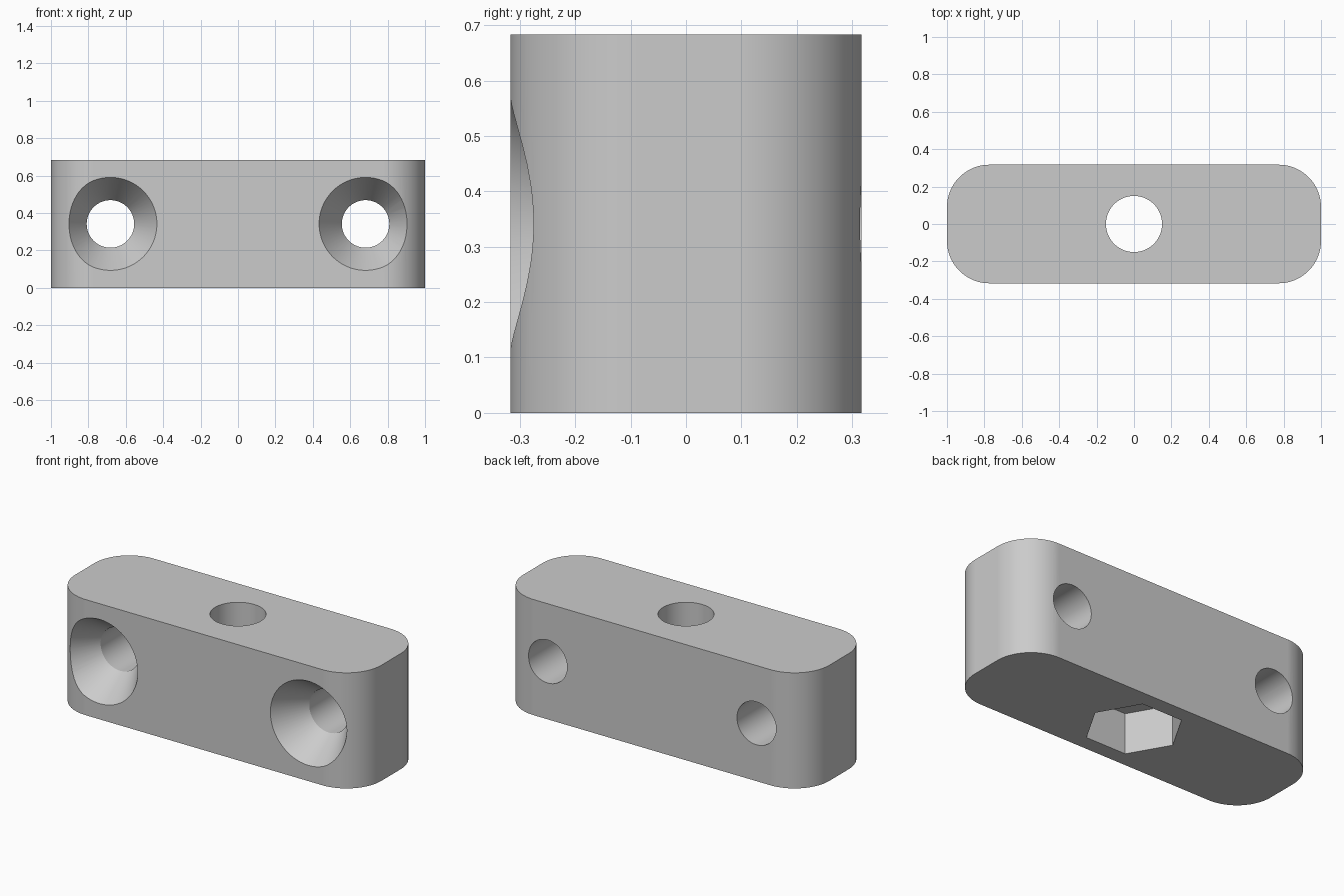
import bpy
import bmesh
from math import pi, sin, cos
from mathutils import Matrix

default = bpy.data.objects.get("Cube")
if default:
    bpy.data.objects.remove(default, do_unlink=True)

WIDTH, DEPTH, HEIGHT = 2.0, 0.634, 0.683
CORNER = 0.227
FRONT = -DEPTH / 2

grey = bpy.data.materials.new("plain grey")
grey.use_nodes = True
colour = (0.6, 0.6, 0.6, 1)
grey.diffuse_color = colour
grey.node_tree.nodes["Principled BSDF"].inputs["Base Color"].default_value = colour


def new_object(name, bm):
    bmesh.ops.recalc_face_normals(bm, faces=bm.faces)
    mesh = bpy.data.meshes.new(name)
    bm.to_mesh(mesh)
    bm.free()
    mesh.materials.append(grey)
    obj = bpy.data.objects.new(name, mesh)
    bpy.context.collection.objects.link(obj)
    return obj


def turned(name, profile, sides, matrix):
    """Closed solid turned about z from (radius, height) rings."""
    bm = bmesh.new()
    rings = [[bm.verts.new((r * cos(2 * pi * i / sides), r * sin(2 * pi * i / sides), h))
              for i in range(sides)] for r, h in profile]
    for low, high in zip(rings, rings[1:]):
        for i in range(sides):
            j = (i + 1) % sides
            bm.faces.new((low[i], low[j], high[j], high[i]))
    bm.faces.new(rings[0])
    bm.faces.new(rings[-1])
    bm.transform(matrix)
    return new_object(name, bm)


# Block: rounded rectangle outline raised to full height
STEPS = 20
bm = bmesh.new()
outline = []
for quarter, (sx, sy) in enumerate([(1, 1), (-1, 1), (-1, -1), (1, -1)]):
    for i in range(STEPS + 1):
        a = (quarter + i / STEPS) * pi / 2
        outline.append(bm.verts.new((sx * (WIDTH / 2 - CORNER) + CORNER * cos(a),
                                     sy * (DEPTH / 2 - CORNER) + CORNER * sin(a), 0)))
base = bm.faces.new(outline)
raised = bmesh.ops.extrude_face_region(bm, geom=[base])["geom"]
bmesh.ops.translate(bm, vec=(0, 0, HEIGHT),
                    verts=[v for v in raised if isinstance(v, bmesh.types.BMVert)])
block = new_object("mounting_block", bm)

# Countersunk screw holes, drilled from front to back
SLOPE, SINK, OVER = 0.64, 0.19, 0.1
BORE = 0.127
mouth = BORE + SLOPE * (SINK + OVER)
screw_profile = [(mouth, -OVER), (BORE, SINK), (BORE, DEPTH + OVER)]
cutters = []
for side, x in (("right", -0.682), ("left", 0.682)):
    place = Matrix.Translation((x, FRONT, HEIGHT / 2)) @ Matrix.Rotation(-pi / 2, 4, "X")
    cutters.append(turned(side + "_screw_hole", screw_profile, 64, place))

# Vertical bolt hole with a six-sided nut pocket underneath
cutters.append(turned("bolt_hole", [(0.15, -OVER), (0.15, HEIGHT + OVER)], 64, Matrix()))
cutters.append(turned("nut_pocket", [(0.262, -OVER), (0.262, 0.24)], 6, Matrix()))

bpy.context.view_layer.objects.active = block
block.select_set(True)
for cutter in cutters:
    cutter.hide_render = True
    cut = block.modifiers.new(cutter.name, "BOOLEAN")
    cut.operation = "DIFFERENCE"
    cut.solver = "EXACT"
    cut.object = cutter
    bpy.ops.object.modifier_apply(modifier=cut.name)
    bpy.data.objects.remove(cutter, do_unlink=True)

# Smooth rounds with crisp edges
bpy.ops.object.shade_smooth_by_angle(angle=pi / 9)
weighted = block.modifiers.new("even shading", "WEIGHTED_NORMAL")
weighted.keep_sharp = True
